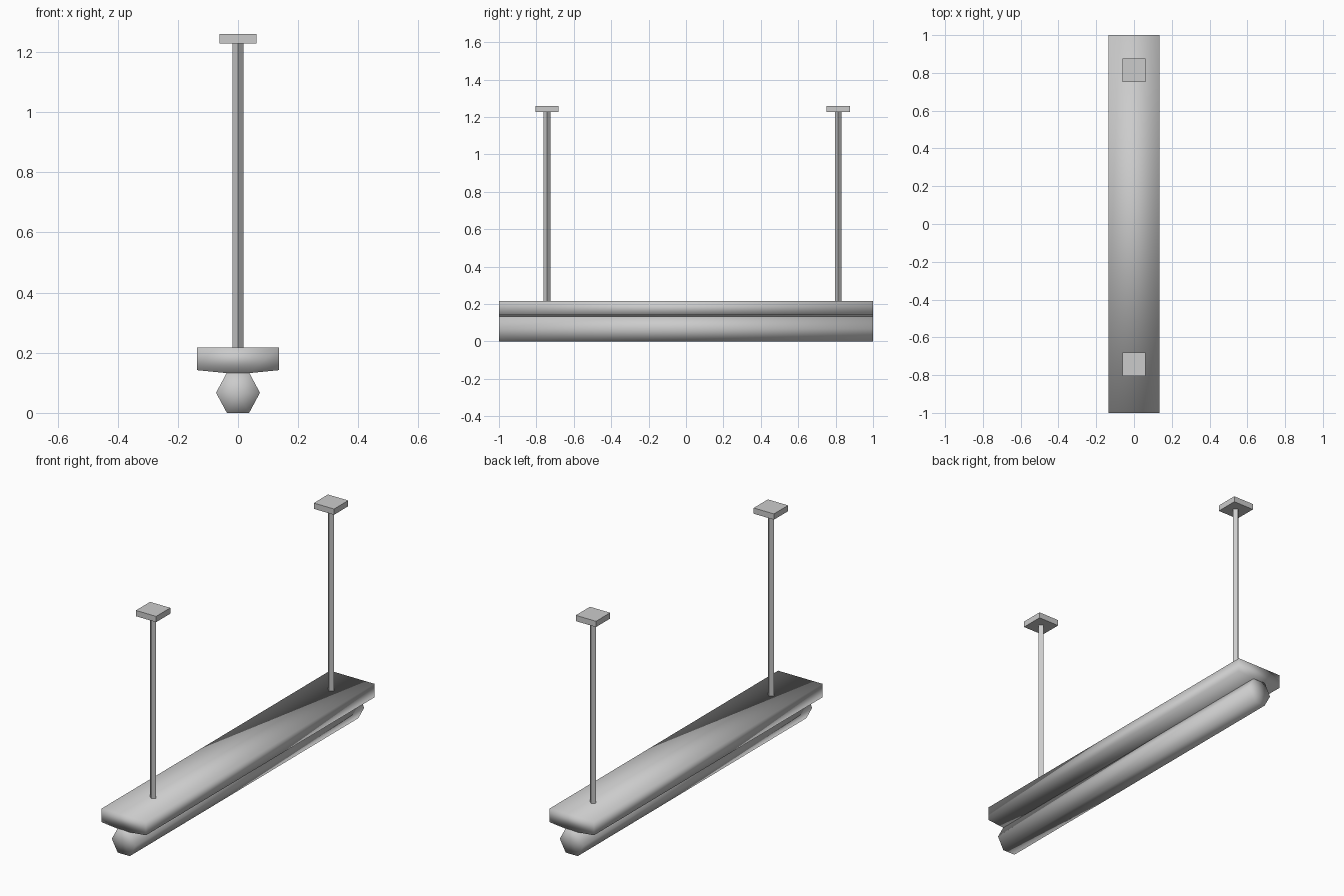
import bpy, bmesh, math

if "Cube" in bpy.data.objects:
    bpy.data.objects.remove(bpy.data.objects["Cube"])


def finish(name, bm, smooth=False):
    bmesh.ops.recalc_face_normals(bm, faces=bm.faces)
    mesh = bpy.data.meshes.new(name)
    bm.to_mesh(mesh)
    bm.free()
    for p in mesh.polygons:
        p.use_smooth = smooth
    obj = bpy.data.objects.new(name, mesh)
    bpy.context.collection.objects.link(obj)
    return obj


def extrude_y(name, profile, half_length, fan_caps=False):
    """Extrude an (x, z) outline along y, with closed ends."""
    bm = bmesh.new()
    rings = [[bm.verts.new((x, y, z)) for x, z in profile]
             for y in (-half_length, half_length)]
    n = len(profile)
    for i in range(n):
        j = (i + 1) % n
        bm.faces.new((rings[0][i], rings[0][j], rings[1][j], rings[1][i]))
    caps = [bm.faces.new(r) for r in rings]
    if fan_caps:
        bmesh.ops.poke(bm, faces=caps)
    return finish(name, bm, smooth=True)


def prism(name, sides, radius, y, z0, z1, turn=0.0):
    """Upright flat-shaded prism."""
    bm = bmesh.new()
    bmesh.ops.create_cone(bm, cap_ends=True, segments=sides, radius1=radius,
                          radius2=radius, depth=z1 - z0)
    for v in bm.verts:
        x, w = v.co.x, v.co.y
        v.co.x = x * math.cos(turn) - w * math.sin(turn)
        v.co.y = x * math.sin(turn) + w * math.cos(turn)
    obj = finish(name, bm)
    obj.location = (0, y, (z0 + z1) / 2)
    return obj


# Long housing with a shallow tapered underside
extrude_y("housing", [(-0.136, 0.217), (-0.136, 0.142), (-0.036, 0.132),
                      (0.036, 0.132), (0.136, 0.142), (0.136, 0.217)], 1.0)

# Six-sided lamp tube
extrude_y("lamp_tube", [(-0.037, 0), (0.037, 0), (0.073, 0.067),
                        (0.037, 0.134), (-0.037, 0.134), (-0.073, 0.067)],
          1.0, fan_caps=True)

# Hanging rods and square ceiling plates
for label, y in (("front", -0.743), ("back", 0.814)):
    prism(label + "_rod", 4, 0.018, y, 0.21, 1.235)
    prism(label + "_ceiling_plate", 4, 0.062 * math.sqrt(2), y, 1.228, 1.26,
          math.pi / 4)
    # create_cone starts on an axis, so the plate is turned square to x and y
